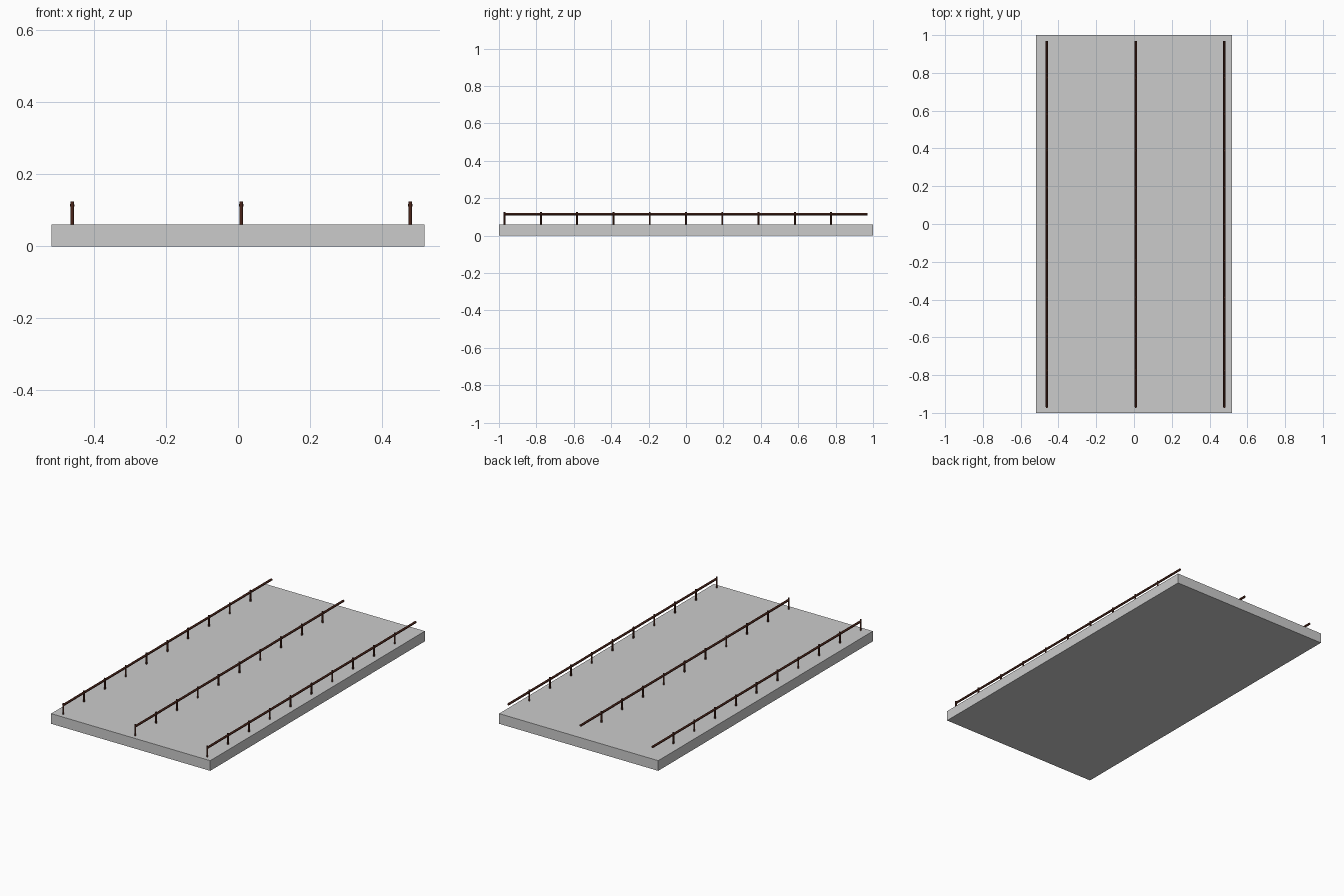
import bpy
import math

if "Cube" in bpy.data.objects:
    bpy.data.objects.remove(bpy.data.objects["Cube"])

brown = bpy.data.materials.new("dark_brown")
brown.diffuse_color = (0.07, 0.018, 0.01, 1)
brown.use_nodes = True
brown.node_tree.nodes["Principled BSDF"].inputs["Base Color"].default_value = brown.diffuse_color


def rod(name, radius, length, loc, rot=(0, 0, 0)):
    bpy.ops.mesh.primitive_cylinder_add(vertices=12, radius=radius, depth=length,
                                        location=loc, rotation=rot)
    ob = bpy.context.object
    ob.name = name
    ob.data.materials.append(brown)
    bpy.ops.object.shade_smooth_by_angle()
    return ob


# Slab
bpy.ops.mesh.primitive_cube_add(size=1, location=(0, 0, 0.03))
slab = bpy.context.object
slab.name = "slab"
slab.scale = (1.038, 2, 0.06)

# Three railings: one long bar on ten posts each, far end left open
for r, x in enumerate((-0.461, 0.009, 0.479)):
    rod(f"rail_bar_{r}", 0.0065, 1.94, (x, 0, 0.114), (math.pi / 2, 0, 0))
    for i in range(10):
        rod(f"rail_post_{r}_{i}", 0.005, 0.067, (x, -0.97 + i * 0.194, 0.0915))
